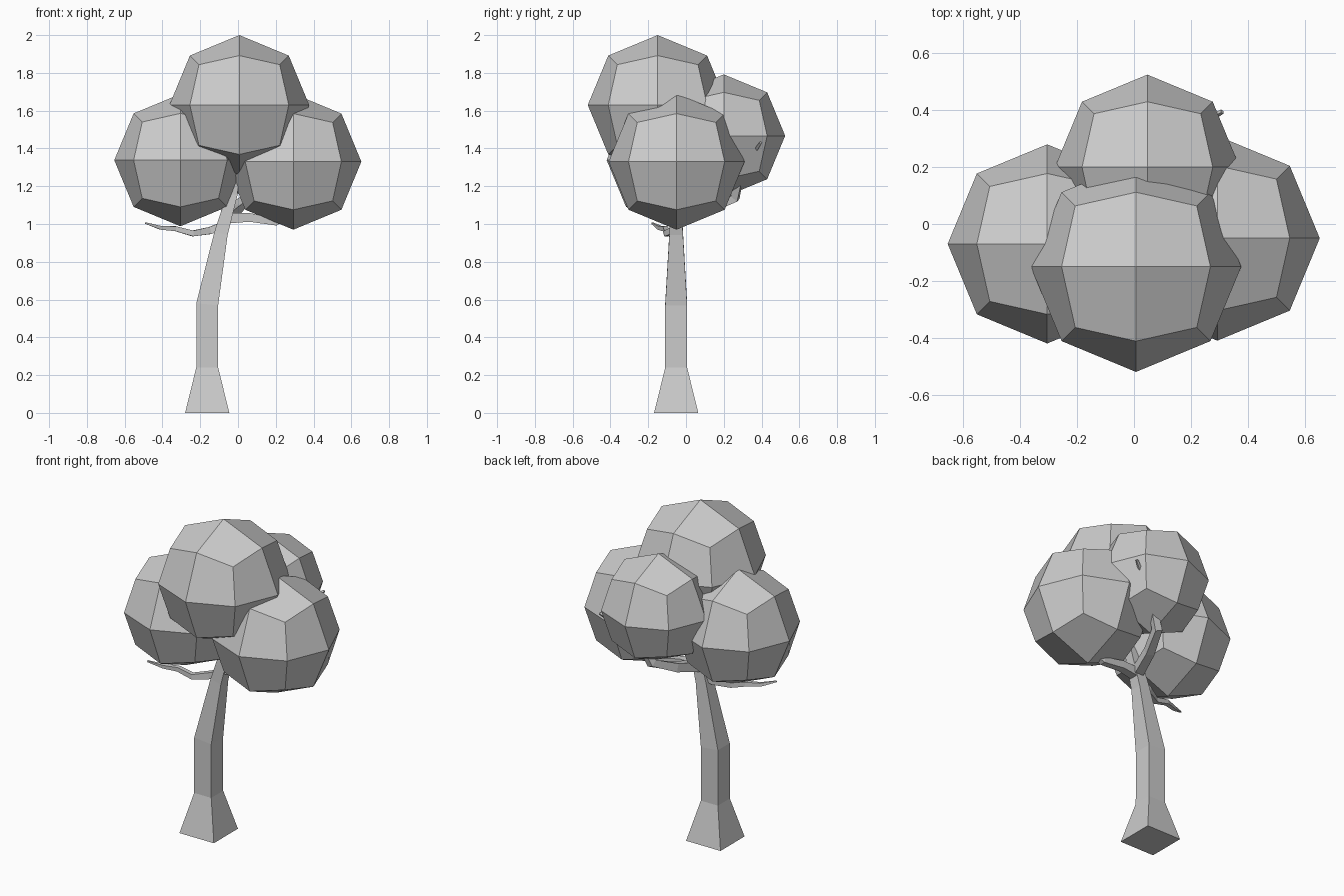
import bpy, bmesh
from mathutils import Vector

if "Cube" in bpy.data.objects:
    bpy.data.objects.remove(bpy.data.objects["Cube"])


def finish(name, bm):
    bmesh.ops.recalc_face_normals(bm, faces=bm.faces)
    me = bpy.data.meshes.new(name)
    bm.to_mesh(me)
    bm.free()
    ob = bpy.data.objects.new(name, me)
    bpy.context.collection.objects.link(ob)
    return ob


def leaf_ball(name, centre, radius):
    """Cube split 2x2 per side and pushed out to a sphere."""
    bm = bmesh.new()
    bmesh.ops.create_cube(bm, size=2)
    bmesh.ops.subdivide_edges(bm, edges=bm.edges[:], cuts=1, use_grid_fill=True)
    for v in bm.verts:
        v.co = Vector(centre) + v.co.normalized() * radius
    return finish(name, bm)


def limb(name, path, ref):
    """Square section swept along (x, y, z, half width); ref sets one side axis."""
    bm = bmesh.new()
    pts = [Vector(p[:3]) for p in path]
    rings = []
    for i, p in enumerate(pts):
        before = (p - pts[i - 1]).normalized() if i else Vector()
        after = (pts[i + 1] - p).normalized() if i < len(pts) - 1 else Vector()
        t = (before + after).normalized()
        u = Vector(ref)
        u = (u - t * u.dot(t)).normalized()
        w = t.cross(u)
        h = path[i][3]
        rings.append([bm.verts.new(p + (u * a + w * b) * h)
                      for a, b in ((1, 1), (-1, 1), (-1, -1), (1, -1))])
    for r, s in zip(rings, rings[1:]):
        for k in range(4):
            j = (k + 1) % 4
            bm.faces.new((r[k], r[j], s[j], s[k]))
    bm.faces.new(rings[0])
    bm.faces.new(rings[-1])
    return finish(name, bm)


# Foliage
leaf_ball("foliage_top", (0.007, -0.15, 1.63), 0.37)
leaf_ball("foliage_left", (-0.305, -0.07, 1.338), 0.35)
leaf_ball("foliage_right", (0.293, -0.05, 1.33), 0.36)
leaf_ball("foliage_back", (0.047, 0.2, 1.467), 0.325)

# Trunk with flared foot, leaning right and up into the top foliage
limb("trunk", [(-0.163, -0.052, 0, 0.117), (-0.163, -0.052, 0.24, 0.058),
               (-0.163, -0.052, 0.575, 0.058), (-0.09, -0.052, 0.95, 0.036),
               (-0.03, -0.055, 1.16, 0.028), (0.0, -0.09, 1.38, 0.015)], (0, 1, 0))

# Branches
limb("left_branch", [(-0.09, -0.052, 0.985, 0.022), (-0.15, -0.06, 0.965, 0.019),
                     (-0.24, -0.10, 0.95, 0.015), (-0.33, -0.11, 0.975, 0.013),
                     (-0.41, -0.14, 0.98, 0.010), (-0.49, -0.18, 1.005, 0.004)], (0, 1, 0))
limb("right_branch", [(-0.07, -0.052, 1.03, 0.028), (0.06, -0.04, 1.035, 0.023),
                      (0.2, -0.03, 1.01, 0.018), (0.32, -0.05, 1.08, 0.010)], (0, 1, 0))
limb("back_branch", [(-0.06, -0.04, 1.04, 0.028), (-0.01, 0.12, 1.08, 0.025),
                     (0.05, 0.26, 1.14, 0.022), (0.12, 0.29, 1.28, 0.018),
                     (0.31, 0.395, 1.43, 0.006)], (1, 0, 0))
